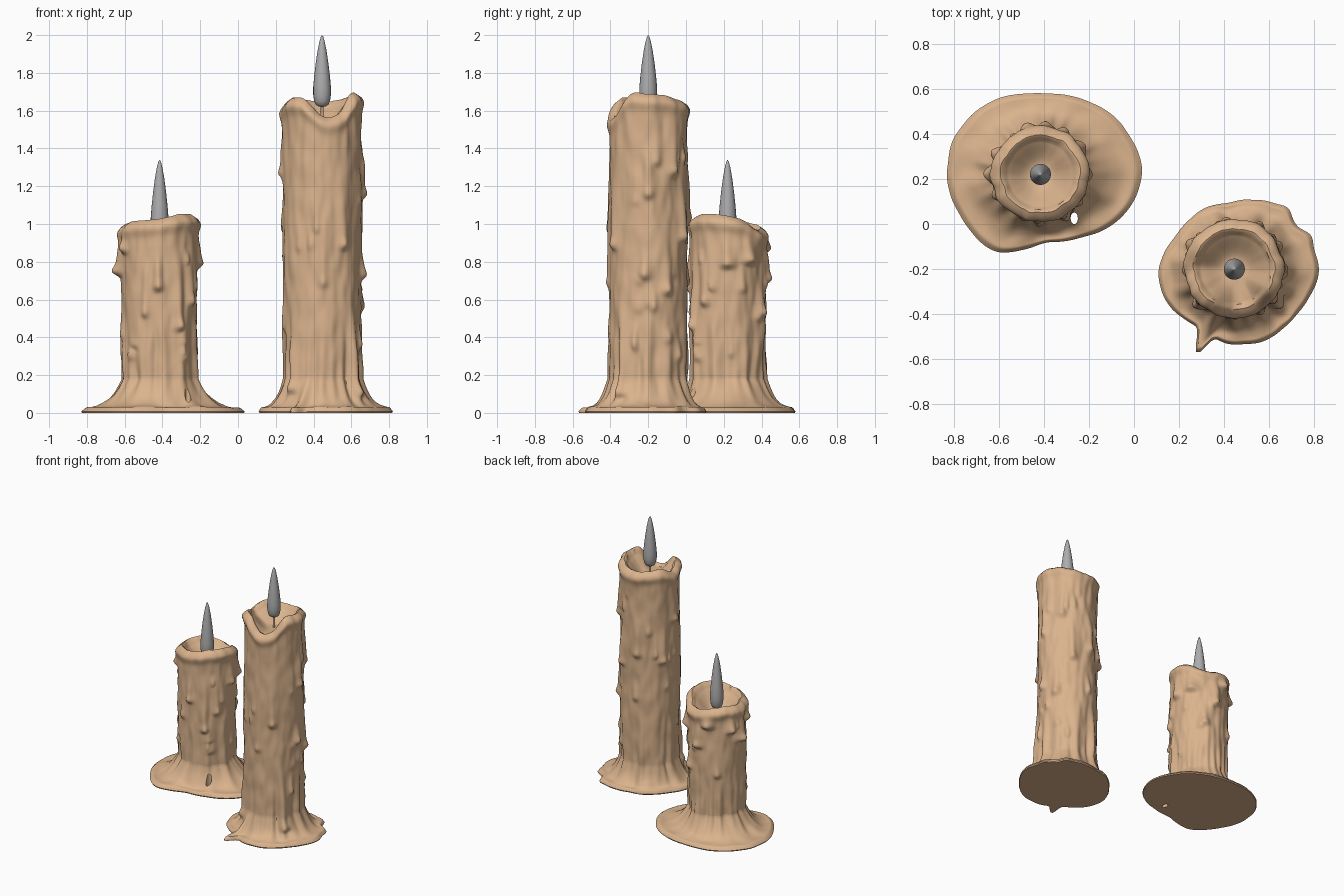
import bpy, bmesh, math, random
from mathutils import Vector, noise

cube = bpy.data.objects.get("Cube")
if cube:
    bpy.data.objects.remove(cube, do_unlink=True)

SEGMENTS = 160
BODY_ROWS = 110


def make_material(name, rgb):
    mat = bpy.data.materials.new(name)
    mat.use_nodes = True
    mat.diffuse_color = (*rgb, 1)
    mat.node_tree.nodes["Principled BSDF"].inputs["Base Color"].default_value = (*rgb, 1)
    return mat


wax = make_material("warm_wax", (0.70, 0.45, 0.265))
grey = make_material("flame_grey", (0.42, 0.42, 0.43))


def smooth(a, b, x):
    t = min(1, max(0, (x - a) / (b - a)))
    return t * t * (3 - 2 * t)


def around(table, angle):
    """Smooth periodic curve through values spaced evenly around the circle."""
    n = len(table)
    f = angle / math.tau * n
    i, t = int(f), f - int(f)
    a, b, c, d = (table[(i + k) % n] for k in (-1, 0, 1, 2))
    return b + 0.5 * t * (c - a + t * (2*a - 5*b + 4*c - d + t * (3 * (b - c) + d - a)))


def angle_gap(angle, degrees):
    return (angle - math.radians(degrees) + math.pi) % math.tau - math.pi


def finish(bm, name, mat, location):
    bmesh.ops.recalc_face_normals(bm, faces=bm.faces)
    mesh = bpy.data.meshes.new(name)
    bm.to_mesh(mesh)
    bm.free()
    mesh.materials.append(mat)
    obj = bpy.data.objects.new(name, mesh)
    obj.location = location
    bpy.context.collection.objects.link(obj)
    bpy.ops.object.select_all(action="DESELECT")
    obj.select_set(True)
    bpy.context.view_layer.objects.active = obj
    bpy.ops.object.shade_smooth_by_angle(angle=math.radians(50))
    return obj


def skin(rings, first, last):
    """Closed surface through a stack of rings, capped by two end points."""
    bm = bmesh.new()
    loops = [[bm.verts.new(p) for p in ring] for ring in rings]
    n = len(loops[0])
    for low, high in zip(loops, loops[1:]):
        for i in range(n):
            j = (i + 1) % n
            bm.faces.new((low[i], low[j], high[j], high[i]))
    for loop, tip in ((loops[0], first), (loops[-1], last)):
        centre = bm.verts.new(tip)
        for i in range(n):
            bm.faces.new((loop[i], loop[(i + 1) % n], centre))
    return bm


def lathe(name, profile, mat, location, sides=20):
    rings = [[(r * math.cos(math.tau * i / sides), r * math.sin(math.tau * i / sides), z)
              for i in range(sides)] for r, z in profile[1:-1]]
    bm = skin(rings, (0, 0, profile[0][1]), (0, 0, profile[-1][1]))
    return finish(bm, name, mat, location)


def candle(name, x, y, radius, rim, puddle, bumps, drips, floor, flame_low, flame_top, seed):
    rng = random.Random(seed)
    height = sum(rim) / len(rim)
    # Small extra drips scattered over the side
    drips = list(drips)
    for _ in range(int(height * 16)):
        low = rng.uniform(0.25, height - 0.2)
        drips.append((rng.uniform(0, 360), low + rng.uniform(0.08, 0.3), low,
                      rng.uniform(0.016, 0.03), rng.uniform(0.008, 0.018)))

    def body(angle, z):
        c, s = math.cos(angle), math.sin(angle)
        r = radius + 0.008 * noise.noise(Vector((c * 2.5, s * 2.5, z * 3 + seed)))
        r += 0.007 * noise.noise(Vector((c * 5, s * 5, z * 8 + seed)))
        # Runs of wax gathered near the foot
        foot = 1 - smooth(0.15, 0.65, z)
        r += 0.03 * foot * noise.noise(Vector((c * 4.5, s * 4.5, z * 0.8 - seed)))
        swell = 0
        for degrees, top, low, width, bulge in drips:
            if low - 0.03 < z < top:
                side = math.exp(-(angle_gap(angle, degrees) * radius / width) ** 2)
                stem = smooth(low - 0.01, low + 0.03, z) * (1 - smooth(low + 0.04, top, z))
                bead = math.exp(-((z - low - 0.03) / 0.03) ** 2)
                swell = max(swell, side * bulge * (0.7 * stem + 0.4 * bead))
        return r + swell

    angles = [math.tau * i / SEGMENTS for i in range(SEGMENTS)]
    edges = []
    for a in angles:
        e = around(puddle, a) + 0.006 * noise.noise(Vector((math.cos(a) * 4, math.sin(a) * 4, seed)))
        e += sum(h * math.exp(-(angle_gap(a, d) / math.radians(w)) ** 2) for d, w, h in bumps)
        edges.append(e)
    rims = [around(rim, a) + 0.005 * noise.noise(Vector((math.cos(a) * 3, math.sin(a) * 3, seed)))
            for a in angles]

    def ring(shape):
        result = []
        for a, e, top in zip(angles, edges, rims):
            r, z = shape(a, e, top)
            result.append((r * math.cos(a), r * math.sin(a), z))
        return result

    # Puddle underside, rounded edge, and slope up to the body
    rings = [ring(lambda a, e, top: (e - 0.004, 0)), ring(lambda a, e, top: (e, 0.008))]

    def slope(t):
        def shape(a, e, top):
            z = 0.01 + 0.02 * smooth(0, 0.12, t) + 0.15 * t ** 3
            z += 0.05 * t * (1 - t) * noise.noise(Vector((math.cos(a) * 3, math.sin(a) * 3, t * 2 + seed)))
            return e + (body(a, z) - e) * t, z
        return shape
    rings += [ring(slope(i / 24)) for i in range(1, 25)]

    # Side of the candle with a thick lip under the rim
    def side(s):
        def shape(a, e, top):
            z = 0.18 + (top - 0.2) * s
            lip = 0.014 * math.exp(-((top - 0.05 - z) / 0.035) ** 2)
            return body(a, z) + lip - 0.012 * smooth(top - 0.045, top, z), z
        return shape
    rings += [ring(side(i / BODY_ROWS)) for i in range(1, BODY_ROWS + 1)]

    # Rounded rim and melted bowl
    for f, drop in ((0.95, -0.012), (0.90, -0.018), (0.84, -0.012)):
        rings.append(ring(lambda a, e, top: ((body(a, top - 0.02) - 0.008) * f, top - 0.02 - drop)))
    for i in range(1, 13):
        t = i / 13
        rings.append(ring(lambda a, e, top: (radius * (0.82 - 0.80 * t),
                                             floor + (top - 0.02 - floor) * (1 - smooth(-0.15, 0.8, t)))))
    bm = skin(rings, (0, 0, 0), (0, 0, floor))
    obj = finish(bm, name + "_wax", wax, (x, y, 0))

    # Wick and flame
    lathe(name + "_wick", [(0, floor - 0.03), (0.009, floor - 0.03), (0.007, flame_low + 0.02),
                           (0, flame_low + 0.02)], wax, (x, y, 0), 8)
    tall = flame_top - flame_low
    shape = [(0, 0), (0.018, 0.005), (0.033, 0.03), (0.042, 0.08), (0.047, 0.17), (0.047, 0.27),
             (0.042, 0.42), (0.034, 0.60), (0.024, 0.78), (0.014, 0.91), (0.006, 0.98), (0, 1)]
    lathe(name + "_flame", [(r, flame_low + tall * h) for r, h in shape], grey, (x, y, 0))
    return obj


# Drips: angle, top, bottom, width, bulge.  Bumps: angle, spread, reach.
short = candle(
    "short_candle", -0.415, 0.22, 0.2,
    [1.045, 1.02, 0.97, 0.98, 1.0, 1.01, 1.0, 1.015, 1.02, 1.03, 1.05, 1.055],
    [0.45, 0.425, 0.385, 0.36, 0.385, 0.41, 0.415, 0.40, 0.395, 0.31, 0.33, 0.40],
    [],
    [(268, 1.0, 0.64, 0.025, 0.03), (300, 0.95, 0.43, 0.025, 0.03), (248, 0.9, 0.50, 0.02, 0.02),
     (180, 1.02, 0.72, 0.04, 0.045), (205, 1.0, 0.84, 0.03, 0.035), (155, 0.95, 0.80, 0.03, 0.04),
     (0, 1.0, 0.76, 0.035, 0.03), (35, 0.98, 0.78, 0.04, 0.035), (325, 0.9, 0.56, 0.025, 0.025),
     (85, 0.98, 0.68, 0.03, 0.035), (105, 0.95, 0.84, 0.04, 0.035), (60, 0.8, 0.50, 0.03, 0.03)],
    0.89, 0.92, 1.34, 3)

candle(
    "tall_candle", 0.445, -0.2, 0.207,
    [1.69, 1.68, 1.66, 1.65, 1.66, 1.67, 1.63, 1.67, 1.66, 1.575, 1.585, 1.69],
    [0.375, 0.34, 0.335, 0.30, 0.30, 0.30, 0.335, 0.33, 0.305, 0.335, 0.345, 0.345],
    [(246, 5, 0.10), (24, 7, 0.025), (49, 7, 0.025)],
    [(180, 1.5, 1.24, 0.035, 0.025), (302, 1.4, 0.86, 0.025, 0.03), (0, 1.55, 1.13, 0.025, 0.028),
     (28, 0.95, 0.62, 0.03, 0.03), (355, 0.9, 0.70, 0.03, 0.03), (272, 1.1, 0.66, 0.025, 0.015),
     (325, 0.6, 0.08, 0.03, 0.04), (225, 0.6, 0.10, 0.03, 0.035), (150, 1.3, 0.95, 0.03, 0.035),
     (100, 1.4, 1.0, 0.03, 0.02), (60, 1.3, 0.9, 0.03, 0.03), (40, 1.6, 1.25, 0.03, 0.025)],
    1.54, 1.62, 2.0, 8)

# Gap left in the short candle's puddle
bpy.ops.mesh.primitive_cylinder_add(vertices=20, radius=0.02, depth=0.6, location=(-0.265, 0.025, 0))
cutter = bpy.context.object
cutter.name = "puddle_gap_cutter"
cutter.scale = (0.8, 1.3, 1)
cutter.hide_render = True
cutter.data.materials.append(wax)
gap = short.modifiers.new("puddle_gap", "BOOLEAN")
gap.operation = "DIFFERENCE"
gap.object = cutter
bpy.ops.object.select_all(action="DESELECT")
short.select_set(True)
bpy.context.view_layer.objects.active = short
bpy.ops.object.modifier_apply(modifier=gap.name)
bpy.data.objects.remove(cutter, do_unlink=True)
